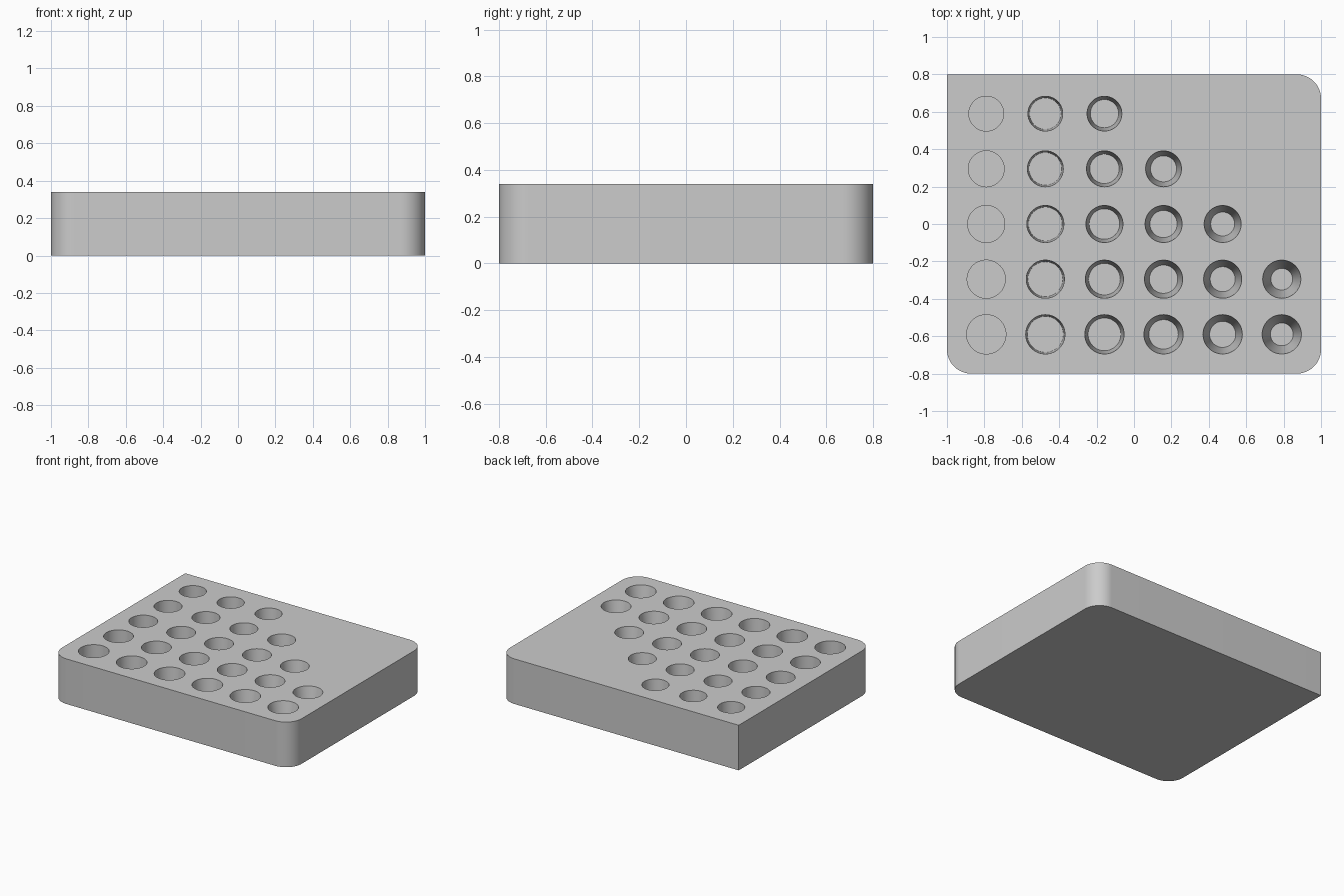
import bpy
import bmesh
import math

cube = bpy.data.objects.get("Cube")
if cube:
    bpy.data.objects.remove(cube, do_unlink=True)

HALF_X, HALF_Y, HEIGHT = 1.0, 0.8, 0.34
CORNER_RADIUS = 0.13
DEPTH = 0.25          # hole depth below the top face
OVER = 0.02           # cutter overshoot above the top face
PITCH_X, PITCH_Y = 0.316, 0.295
HOLES_PER_ROW = [6, 6, 5, 4, 3]   # front row to back row


def new_object(name, bm):
    bmesh.ops.recalc_face_normals(bm, faces=bm.faces)
    mesh = bpy.data.meshes.new(name)
    bm.to_mesh(mesh)
    bm.free()
    obj = bpy.data.objects.new(name, mesh)
    bpy.context.collection.objects.link(obj)
    return obj


grey = bpy.data.materials.new("plain grey")
grey.use_nodes = True
grey.diffuse_color = (0.6, 0.6, 0.6, 1)
grey.node_tree.nodes["Principled BSDF"].inputs["Base Color"].default_value = (0.6, 0.6, 0.6, 1)

# Block with three rounded upright corners; the back corner at -x stays square
outline = []
for sx, sy, start in ((1, 1, 0), (-1, 1, 90), (-1, -1, 180), (1, -1, 270)):
    if (sx, sy) == (-1, 1):
        outline.append((-HALF_X, HALF_Y))
        continue
    for i in range(17):
        a = math.radians(start + 90 * i / 16)
        outline.append((sx * (HALF_X - CORNER_RADIUS) + CORNER_RADIUS * math.cos(a),
                        sy * (HALF_Y - CORNER_RADIUS) + CORNER_RADIUS * math.sin(a)))
bm = bmesh.new()
base = bm.faces.new([bm.verts.new((x, y, 0)) for x, y in outline])
grown = bmesh.ops.extrude_face_region(bm, geom=[base], use_keep_orig=True)
top = [v for v in grown["geom"] if isinstance(v, bmesh.types.BMVert)]
bmesh.ops.translate(bm, verts=top, vec=(0, 0, HEIGHT))
block = new_object("gauge_block", bm)
block.data.materials.append(grey)

# Tapered hole cutters: mouths shrink towards the back, taper grows towards +x
bm = bmesh.new()
for row, count in enumerate(HOLES_PER_ROW):
    mouth = 0.105 - 0.003 * row
    for col in range(count):
        slope = math.tan(math.radians(2 * col))
        made = bmesh.ops.create_cone(
            bm, cap_ends=True, segments=64, depth=DEPTH + OVER,
            radius1=mouth - slope * DEPTH, radius2=mouth + slope * OVER)
        z = HEIGHT - DEPTH + (DEPTH + OVER) / 2
        bmesh.ops.translate(bm, verts=made["verts"],
                            vec=((col - 2.5) * PITCH_X, (row - 2) * PITCH_Y, z))
cutter = new_object("hole_cutters", bm)
cutter.hide_render = True
cutter.data.materials.append(grey)

# Cut the holes and shade smoothly
for obj in bpy.context.selected_objects:
    obj.select_set(False)
block.select_set(True)
bpy.context.view_layer.objects.active = block
cut = block.modifiers.new("holes", "BOOLEAN")
cut.operation = "DIFFERENCE"
cut.solver = "EXACT"
cut.object = cutter
bpy.ops.object.modifier_apply(modifier=cut.name)
bpy.data.objects.remove(cutter, do_unlink=True)
bpy.ops.object.shade_smooth_by_angle(angle=math.radians(30))
